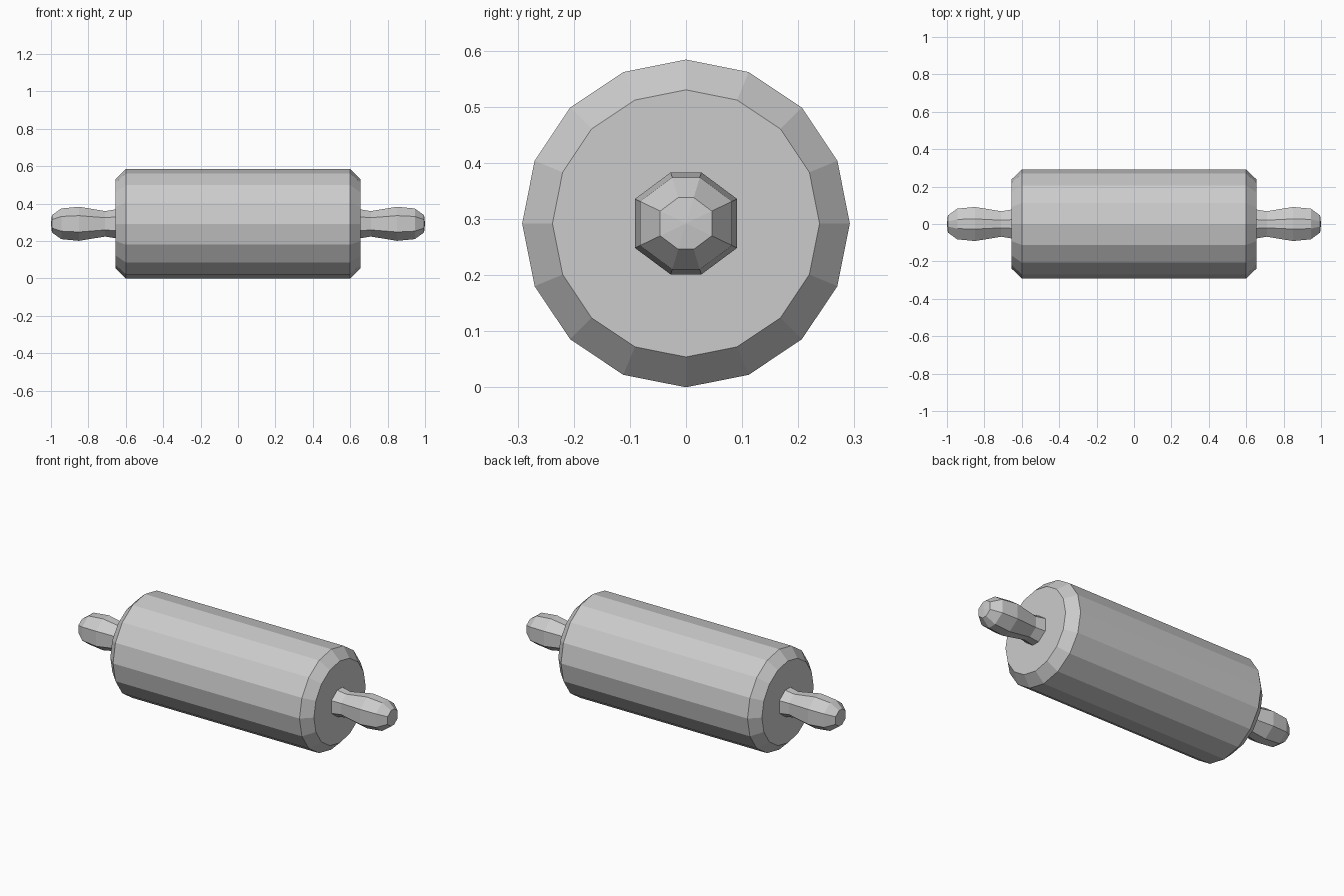
import bpy
import math

if "Cube" in bpy.data.objects:
    bpy.data.objects.remove(bpy.data.objects["Cube"])

R = 0.292  # roller radius, also the axis height


def loft(name, section, profile):
    """Sweep a unit cross-section (y, z) along x; profile is (x, scale)."""
    n = len(section)
    verts = [(x, y * s, R + z * s) for x, s in profile for y, z in section]
    faces = [tuple(range(n))[::-1],
             tuple(range((len(profile) - 1) * n, len(profile) * n))]
    for k in range(len(profile) - 1):
        for i in range(n):
            j = (i + 1) % n
            faces.append((k * n + i, k * n + j, (k + 1) * n + j, (k + 1) * n + i))
    mesh = bpy.data.meshes.new(name)
    mesh.from_pydata(verts, [], faces)
    mesh.update()
    obj = bpy.data.objects.new(name, mesh)
    bpy.context.collection.objects.link(obj)
    return obj


# Roller: 16 sides, chamfered ends
circle = [(math.cos(i * math.tau / 16), math.sin(i * math.tau / 16)) for i in range(16)]
loft("roller", circle, [(-0.655, 0.238), (-0.6, R), (0.6, R), (0.655, 0.238)])

# Handles: uneven octagon, waisted near the roller and rounded at the tip
octagon = [(1, -0.48), (1, 0.48), (0.3, 1), (-0.3, 1),
           (-1, 0.48), (-1, -0.48), (-0.3, -1), (0.3, -1)]
grip = [(0.65, 0.078), (0.71, 0.068), (0.79, 0.083), (0.85, 0.091),
        (0.945, 0.082), (0.985, 0.062), (1.0, 0.046)]
grip = [(0.65, 0.078), (0.71, 0.068), (0.85, 0.091), (0.945, 0.082), (0.995, 0.046), (1.0, 0.002)]
handle = loft("handles", octagon, grip)
mirror = handle.modifiers.new("other_end", 'MIRROR')
mirror.use_axis = (True, False, False)
